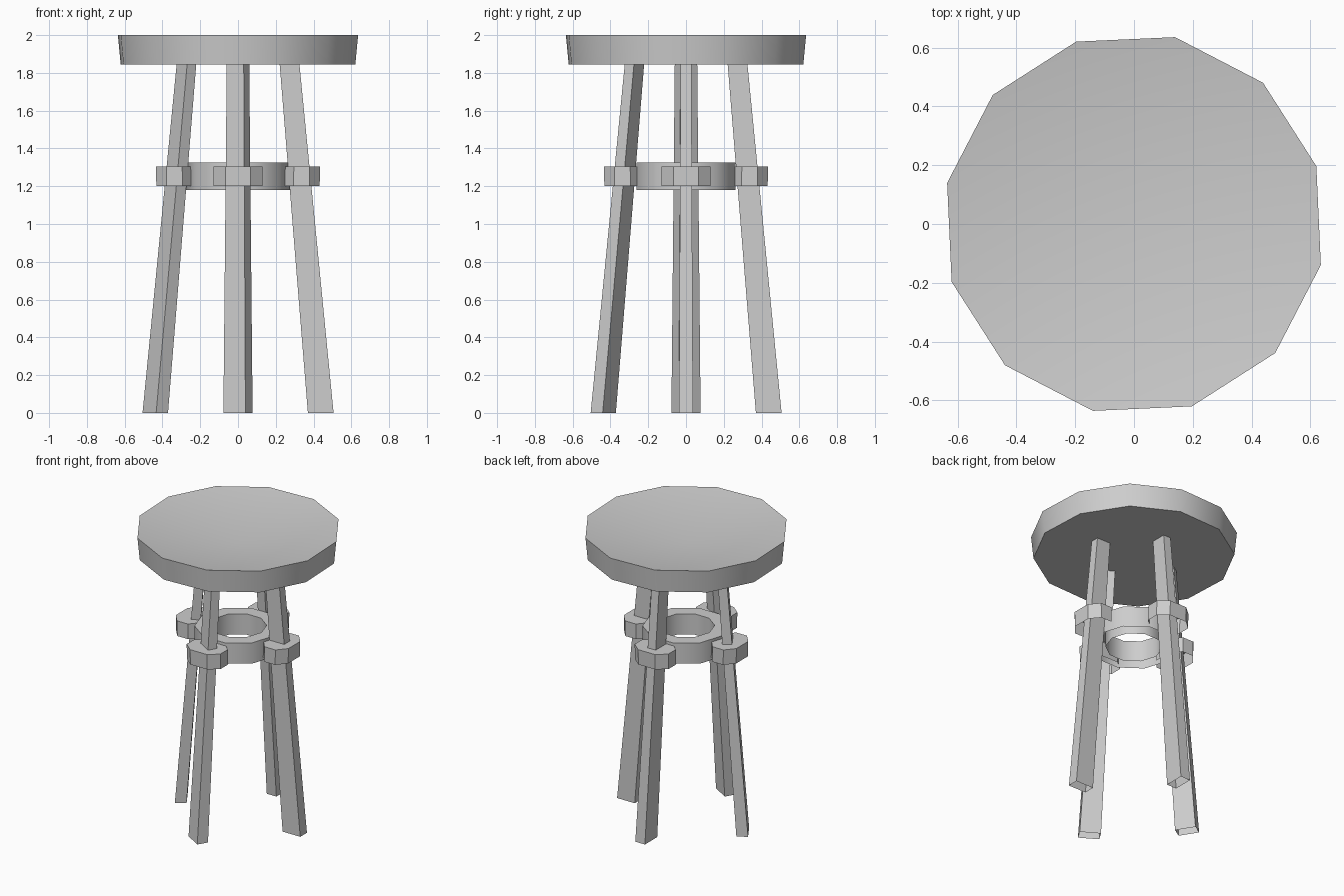
import bpy, bmesh
from math import cos, sin, pi, radians
from mathutils import Vector, Matrix

cube = bpy.data.objects.get("Cube")
if cube:
    bpy.data.objects.remove(cube)

grey = bpy.data.materials.new("plain grey")
grey.use_nodes = True
grey.diffuse_color = (0.61, 0.61, 0.61, 1)
grey.node_tree.nodes["Principled BSDF"].inputs["Base Color"].default_value = (0.61, 0.61, 0.61, 1)


def polygon(sides, radius, start=0.0):
    return [(radius * cos(start + 2 * pi * i / sides),
             radius * sin(start + 2 * pi * i / sides)) for i in range(sides)]


def scaled(outline, s):
    return [(x * s, y * s) for x, y in outline]


def placed(outline, turn, centre, z):
    rot = Matrix.Rotation(turn, 3, 'Z')
    return [rot @ Vector((x, y, 0)) + Vector((centre[0], centre[1], z)) for x, y in outline]


def loft(name, loops, cap_start=False, cap_end=False, dish=0.0):
    """Skin equal-length loops into one object; dish sinks the middle of the end cap."""
    bm = bmesh.new()
    rings = [[bm.verts.new(p) for p in loop] for loop in loops]
    n = len(rings[0])
    for a, b in zip(rings, rings[1:]):
        for i in range(n):
            j = (i + 1) % n
            bm.faces.new((a[i], a[j], b[j], b[i]))
    if cap_start:
        bm.faces.new(rings[0][::-1])
    if cap_end:
        cap = bm.faces.new(rings[-1])
        if dish:
            middle = bmesh.ops.poke(bm, faces=[cap])["verts"][0]
            middle.co.z -= dish
    mesh = bpy.data.meshes.new(name)
    bm.to_mesh(mesh)
    bm.free()
    mesh.materials.append(grey)
    obj = bpy.data.objects.new(name, mesh)
    bpy.context.collection.objects.link(obj)
    return obj


def smooth(obj):
    bpy.ops.object.select_all(action='DESELECT')
    bpy.context.view_layer.objects.active = obj
    obj.select_set(True)
    bpy.ops.object.shade_smooth_by_angle(angle=radians(40))


# Seat: twelve-sided disc, slightly narrower underneath, with a dished top
SEAT_LOW = 1.845
HUB = (0, 0)
seat_outline = polygon(12, 0.651, radians(17.6))
smooth(loft("seat", [placed(scaled(seat_outline, 0.977), 0, HUB, SEAT_LOW),
                     placed(seat_outline, 0, HUB, 2.0)],
            cap_start=True, cap_end=True, dish=0.1))

# Central ring joining the legs, open underneath
outer = polygon(10, 0.275)
inner = scaled(outer, 0.66)
smooth(loft("centre_ring", [placed(outer, 0, HUB, 1.18), placed(outer, 0, HUB, 1.325),
                            placed(inner, 0, HUB, 1.325), placed(inner, 0, HUB, 1.18)]))

# Legs: tapered rectangular tubes leaning inwards, each through a capped collar
leg_outline = [(0.068, -0.037), (0.068, 0.037), (-0.068, 0.037), (-0.068, -0.037)]
collar_outline = [(0.097, -0.065), (0.097, 0.065), (0.042, 0.13), (-0.042, 0.13),
                  (-0.097, 0.065), (-0.097, -0.065), (-0.042, -0.13), (0.042, -0.13)]


def reach(z):
    return 0.438 - 0.165 * z / SEAT_LOW


# name, direction from the centre, turn of the leg section
for side, angle, turn in (("left", 0, 0), ("back", 90, 90),
                          ("right", 180, 122), ("front", 270, 149)):
    a = radians(angle)

    def centre(z):
        return (cos(a) * reach(z), sin(a) * reach(z))

    loft(side + "_leg", [placed(leg_outline, radians(turn), centre(0), 0),
                         placed(scaled(leg_outline, 0.77), radians(turn), centre(SEAT_LOW), SEAT_LOW)],
         cap_end=True)
    loft(side + "_collar", [placed(collar_outline, a, centre(1.15), 1.2),
                            placed(collar_outline, a, centre(1.12), 1.305)], cap_end=True)
